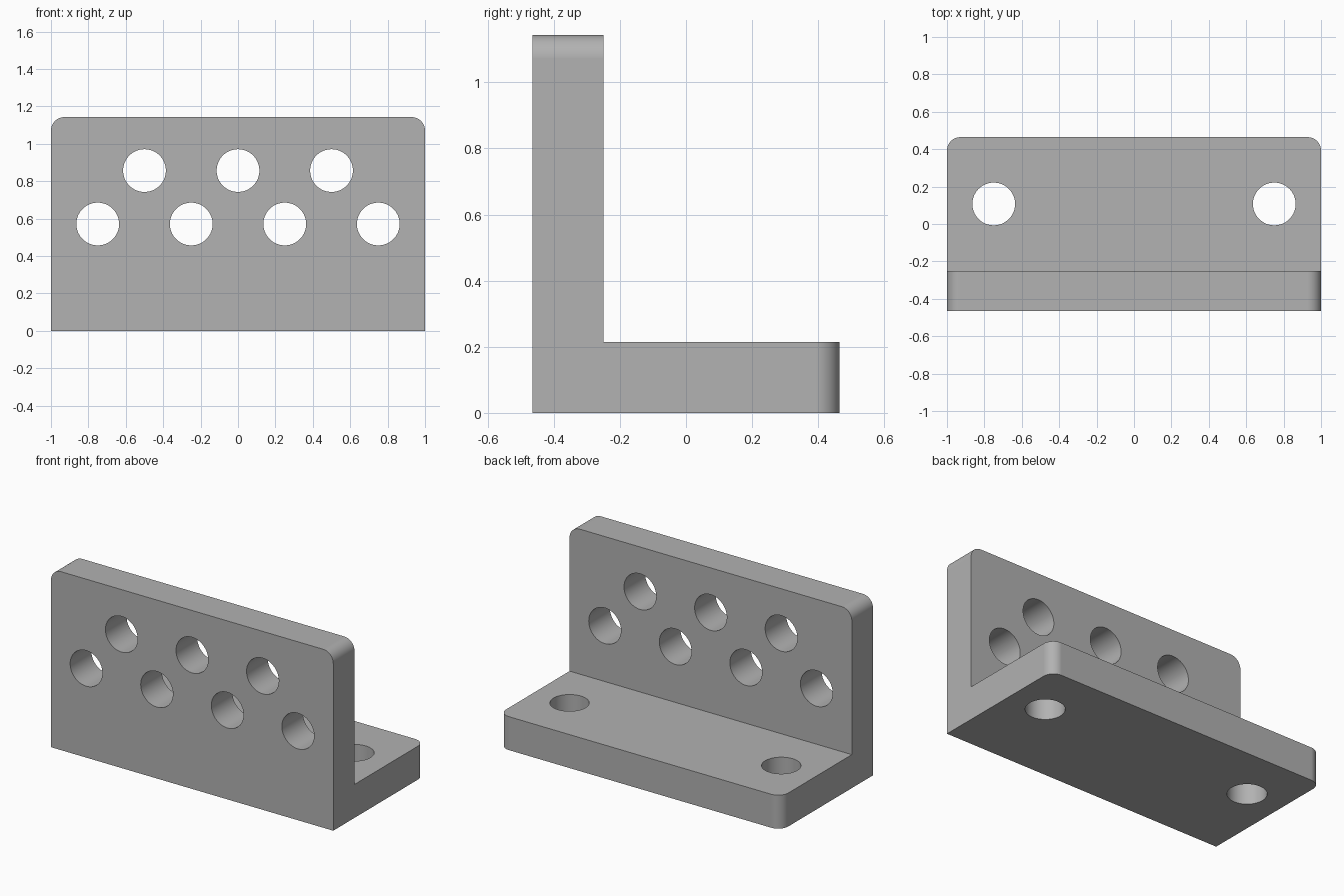
import bpy
import bmesh
import math
from mathutils import Matrix, Vector

if "Cube" in bpy.data.objects:
    bpy.data.objects.remove(bpy.data.objects["Cube"], do_unlink=True)

UNIT = 1 / 14
HALF_W = 1.0
HALF_D = 6.5 * UNIT
HEIGHT = 16 * UNIT
THICK = 3 * UNIT
HOLE_R = 1.6 * UNIT
CORNER_R = UNIT

grey = bpy.data.materials.new("plain_grey")
grey.use_nodes = True
colour = (0.445, 0.445, 0.445, 1)
grey.diffuse_color = colour
grey.node_tree.nodes["Principled BSDF"].inputs["Base Color"].default_value = colour


def add_object(name, bm):
    bmesh.ops.recalc_face_normals(bm, faces=bm.faces[:])
    mesh = bpy.data.meshes.new(name)
    bm.to_mesh(mesh)
    bm.free()
    obj = bpy.data.objects.new(name, mesh)
    obj.data.materials.append(grey)
    bpy.context.collection.objects.link(obj)
    return obj


# L-shaped side profile, extruded across the width
bm = bmesh.new()
inner = -HALF_D + THICK
profile = [(-HALF_D, 0), (HALF_D, 0), (HALF_D, THICK),
           (inner, THICK), (inner, HEIGHT), (-HALF_D, HEIGHT)]
side = bm.faces.new([bm.verts.new((-HALF_W, y, z)) for y, z in profile])
extruded = bmesh.ops.extrude_face_region(bm, geom=[side])["geom"]
moved = [v for v in extruded if isinstance(v, bmesh.types.BMVert)]
bmesh.ops.translate(bm, verts=moved, vec=(2 * HALF_W, 0, 0))

# Round the top corners of the wall and the rear corners of the base
corners = []
for edge in bm.edges:
    a, b = (v.co for v in edge.verts)
    if abs(a.x - b.x) < 0.01:
        at_top = min(a.z, b.z) > HEIGHT - 0.01
        at_rear = min(a.y, b.y) > HALF_D - 0.01
        if at_top or at_rear:
            corners.append(edge)
bmesh.ops.bevel(bm, geom=corners, offset=CORNER_R, segments=12,
                profile=0.5, affect='EDGES')
bracket = add_object("angle_bracket", bm)

# Hole cutters: two staggered rows through the wall, two through the base
bm = bmesh.new()


def drill(centre, turn):
    place = Matrix.Translation(Vector(centre)) @ Matrix.Rotation(turn, 4, 'X')
    bmesh.ops.create_cone(bm, cap_ends=True, segments=64, radius1=HOLE_R,
                          radius2=HOLE_R, depth=THICK * 1.4, matrix=place)


wall_y = -HALF_D + THICK / 2
for x in (-0.75, -0.25, 0.25, 0.75):
    drill((x, wall_y, 8 * UNIT), math.pi / 2)
for x in (-0.5, 0, 0.5):
    drill((x, wall_y, 12 * UNIT), math.pi / 2)
for x in (-0.75, 0.75):
    drill((x, -HALF_D + 8 * UNIT, THICK / 2), 0)
cutter = add_object("hole_cutter", bm)
cutter.hide_render = True

# Cut the holes and shade
bpy.ops.object.select_all(action='DESELECT')
bracket.select_set(True)
bpy.context.view_layer.objects.active = bracket
cut = bracket.modifiers.new("holes", 'BOOLEAN')
cut.operation = 'DIFFERENCE'
cut.solver = 'EXACT'
cut.object = cutter
bpy.ops.object.modifier_apply(modifier=cut.name)
bpy.data.objects.remove(cutter, do_unlink=True)
bpy.ops.object.shade_smooth_by_angle(angle=math.radians(30))
weighted = bracket.modifiers.new("flat_face_normals", 'WEIGHTED_NORMAL')
weighted.keep_sharp = True
